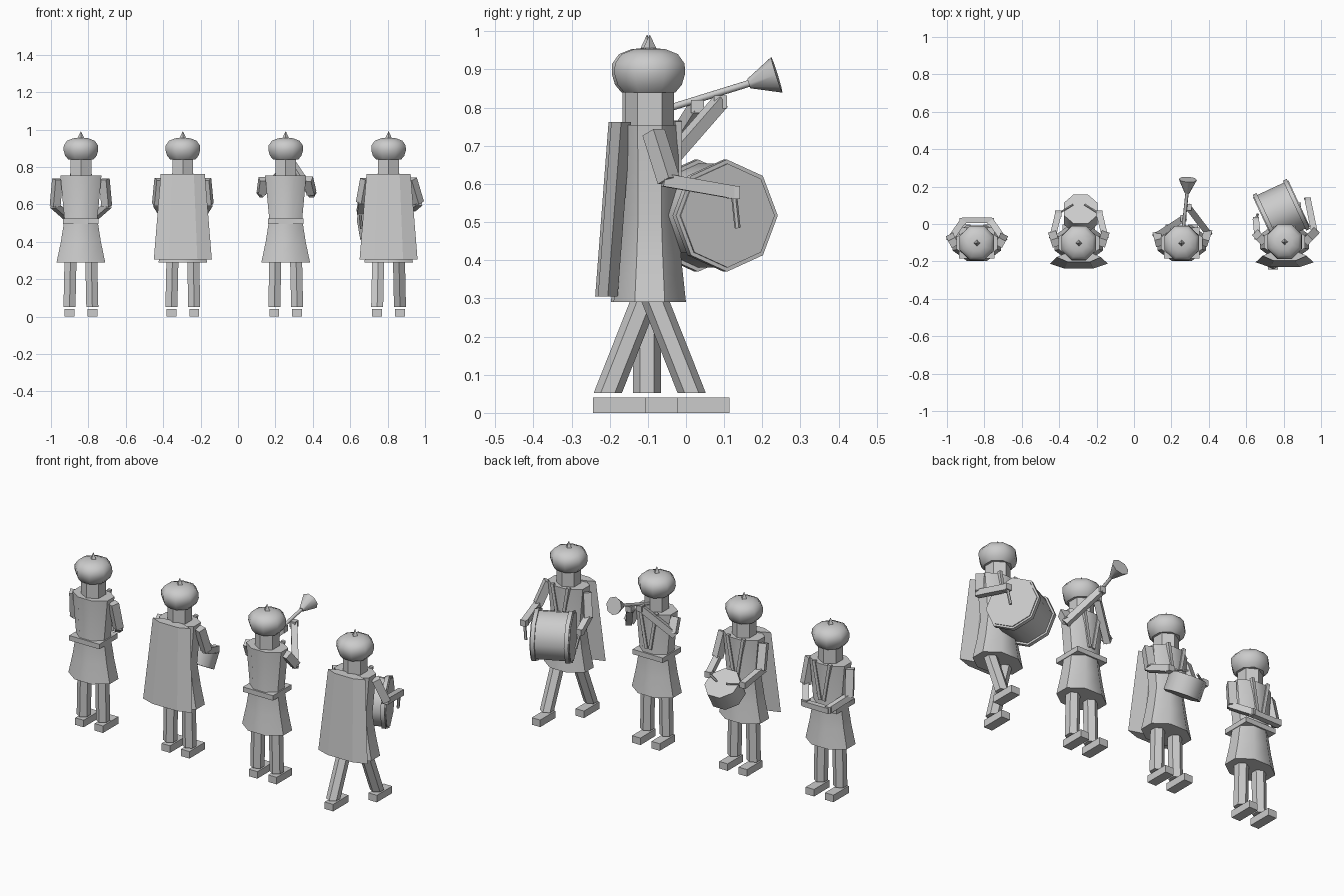
import bpy, bmesh, math
from mathutils import Vector, Matrix

if "Cube" in bpy.data.objects:
    bpy.data.objects.remove(bpy.data.objects["Cube"])

V = Vector


def finish(bm, name, smooth=False):
    bmesh.ops.recalc_face_normals(bm, faces=bm.faces)
    me = bpy.data.meshes.new(name)
    bm.to_mesh(me)
    bm.free()
    ob = bpy.data.objects.new(name, me)
    bpy.context.collection.objects.link(ob)
    if smooth:
        bpy.context.view_layer.objects.active = ob
        ob.select_set(True)
        bpy.ops.object.shade_smooth_by_angle(angle=math.radians(50))
        ob.select_set(False)
    return ob


def loft(name, rings, n, turn=0.0, smooth=False):
    """rings: (centre, radius x, radius y); n-sided sections joined and capped."""
    bm = bmesh.new()
    loops = []
    for c, rx, ry in rings:
        angles = [turn + 2 * math.pi * i / n for i in range(n)]
        loops.append([bm.verts.new(V(c) + V((rx * math.cos(a), ry * math.sin(a), 0)))
                      for a in angles])
    for a, b in zip(loops, loops[1:]):
        for i in range(n):
            bm.faces.new((a[i], a[(i + 1) % n], b[(i + 1) % n], b[i]))
    bm.faces.new(loops[0])
    bm.faces.new(loops[-1])
    return finish(bm, name, smooth)


def rod(name, a, b, r1, r2=None, n=8, turn=0.0, smooth=False):
    """Tapered n-sided cylinder from a to b."""
    a, b = V(a), V(b)
    d = b - a
    bm = bmesh.new()
    m = Matrix.Translation((a + b) / 2) @ d.to_track_quat('Z', 'Y').to_matrix().to_4x4()
    bmesh.ops.create_cone(bm, cap_ends=True, segments=n, radius1=r1,
                          radius2=r1 if r2 is None else r2, depth=d.length,
                          matrix=m @ Matrix.Rotation(turn, 4, 'Z'))
    return finish(bm, name, smooth)


def bar(name, a, b, w):
    return rod(name, a, b, w * 0.7071, n=4, turn=math.pi / 4)


def box(name, c, size):
    bm = bmesh.new()
    bmesh.ops.create_cube(bm, size=1, matrix=Matrix.Translation(c) @ Matrix.Diagonal((*size, 1)))
    return finish(bm, name)


def figure(x, y, cape=False, stride=0.0):
    o = V((x, y, 0))
    p = lambda a, b, c: o + V((a, b, c))
    k = 1 / math.cos(math.pi / 8)
    # coat, flared below the waist
    loft("coat", [(p(0, 0, z), rx * k, ry * k) for z, rx, ry in
                  ((0.29, 0.13, 0.095), (0.40, 0.107, 0.083), (0.52, 0.088, 0.073),
                   (0.755, 0.11, 0.077))], 8, math.pi / 8, True)
    # head, headdress and its spike
    loft("head", [(p(0, 0, 0.74), 0.064, 0.064), (p(0, 0, 0.86), 0.064, 0.064)], 6, math.pi / 6)
    loft("headdress", [(p(0, 0, z), r, r) for z, r in
                       ((0.84, 0.073), (0.86, 0.091), (0.888, 0.1), (0.915, 0.099),
                        (0.94, 0.08), (0.953, 0.045), (0.956, 0.012))], 8, math.pi / 8, True)
    rod("headdress_spike", p(0, 0, 0.945), p(0, 0, 0.99), 0.022, 0.001, 4)
    # legs, feet and lapels
    for s in (-1, 1):
        fy = stride * s
        loft("leg", [(p(0.061 * s, fy, 0.052), 0.037, 0.037),
                     (p(0.055 * s, 0, 0.33), 0.037, 0.037)], 6, math.pi / 6)
        box("foot", p(0.061 * s, fy + 0.03, 0.02), (0.053, 0.138, 0.04))
        bar("lapel", p(0.05 * s, 0.075, 0.765), p(0.012 * s, 0.073, 0.55), 0.018)
    if cape:
        # six-sided flattened cape hanging behind
        loft("cape", [(p(0, -0.11, 0.305), 0.155, 0.03), (p(0, -0.075, 0.762), 0.118, 0.03)], 6)
    else:
        box("belt", p(0, 0, 0.51), (0.19, 0.166, 0.028))


def arm(shoulder, elbow, hand):
    bar("upper_arm", shoulder, elbow, 0.043)
    d = (V(elbow) - V(hand)).normalized()
    bar("forearm", V(elbow) + d * 0.015, hand, 0.034)
    box("hand", hand, (0.034, 0.034, 0.034))


# four figures facing +y
X1, X2, X3, X4 = -0.84, -0.295, 0.255, 0.805
Y = -0.102
figure(X1, Y)
figure(X2, Y, cape=True)
figure(X3, Y)
figure(X4, -0.095, cape=True, stride=0.11)

# first figure: hands held at the front on a bar
for s in (-1, 1):
    arm((X1 + 0.125 * s, -0.10, 0.735), (X1 + 0.138 * s, -0.075, 0.59),
        (X1 + 0.075 * s, 0.015, 0.535))
box("held_bar", (X1, 0.02, 0.53), (0.16, 0.03, 0.03))

# second figure: small tilted drum and sticks
for s in (-1, 1):
    hand = V((X2 + 0.11 * s, 0.055, 0.555))
    arm((X2 + 0.125 * s, -0.10, 0.735), (X2 + 0.138 * s, -0.06, 0.60), hand)
    rod("small_drum_stick", hand, (X2 + 0.03 * s, 0.105, 0.555), 0.006, n=6)
axis = V((0, 0.5, 0.866))
c = V((X2 + 0.01, 0.055, 0.495))
rod("small_drum", c - axis * 0.05, c + axis * 0.05, 0.098, n=8, turn=math.pi / 8, smooth=True)

# third figure: raised horn held by both hands
arm((X3 + 0.12, -0.10, 0.735), (X3 + 0.138, -0.045, 0.66), (0.29, 0.09, 0.815))
arm((X3 - 0.12, -0.10, 0.735), (X3 - 0.13, -0.06, 0.66), (0.265, 0.03, 0.803))
rod("horn_tube", (0.262, -0.04, 0.80), (0.285, 0.18, 0.868), 0.009, n=8, smooth=True)
rod("horn_bell", (0.284, 0.165, 0.863), (0.288, 0.238, 0.886), 0.013, 0.049, n=8, smooth=True)

# fourth figure: large drum turned 25 degrees, with hoops
ax = V((math.cos(math.radians(25)), math.sin(math.radians(25)), 0))
c = V((0.788, 0.065, 0.517))
rod("large_drum", c - ax * 0.105, c + ax * 0.105, 0.136, n=8, smooth=True)
for s in (-1, 1):
    rod("drum_hoop", c + ax * 0.078 * s, c + ax * 0.1 * s, 0.147, n=8, smooth=True)
arm((X4 + 0.122, -0.085, 0.735), (0.965, -0.045, 0.608), (0.93, 0.125, 0.578))
arm((X4 - 0.122, -0.085, 0.735), (0.66, -0.06, 0.608), (0.652, 0.02, 0.56))
rod("large_drum_stick", (0.93, 0.125, 0.58), (0.915, 0.135, 0.485), 0.008, n=6)
rod("large_drum_stick", (0.652, 0.02, 0.56), (0.66, 0.05, 0.47), 0.008, n=6)
